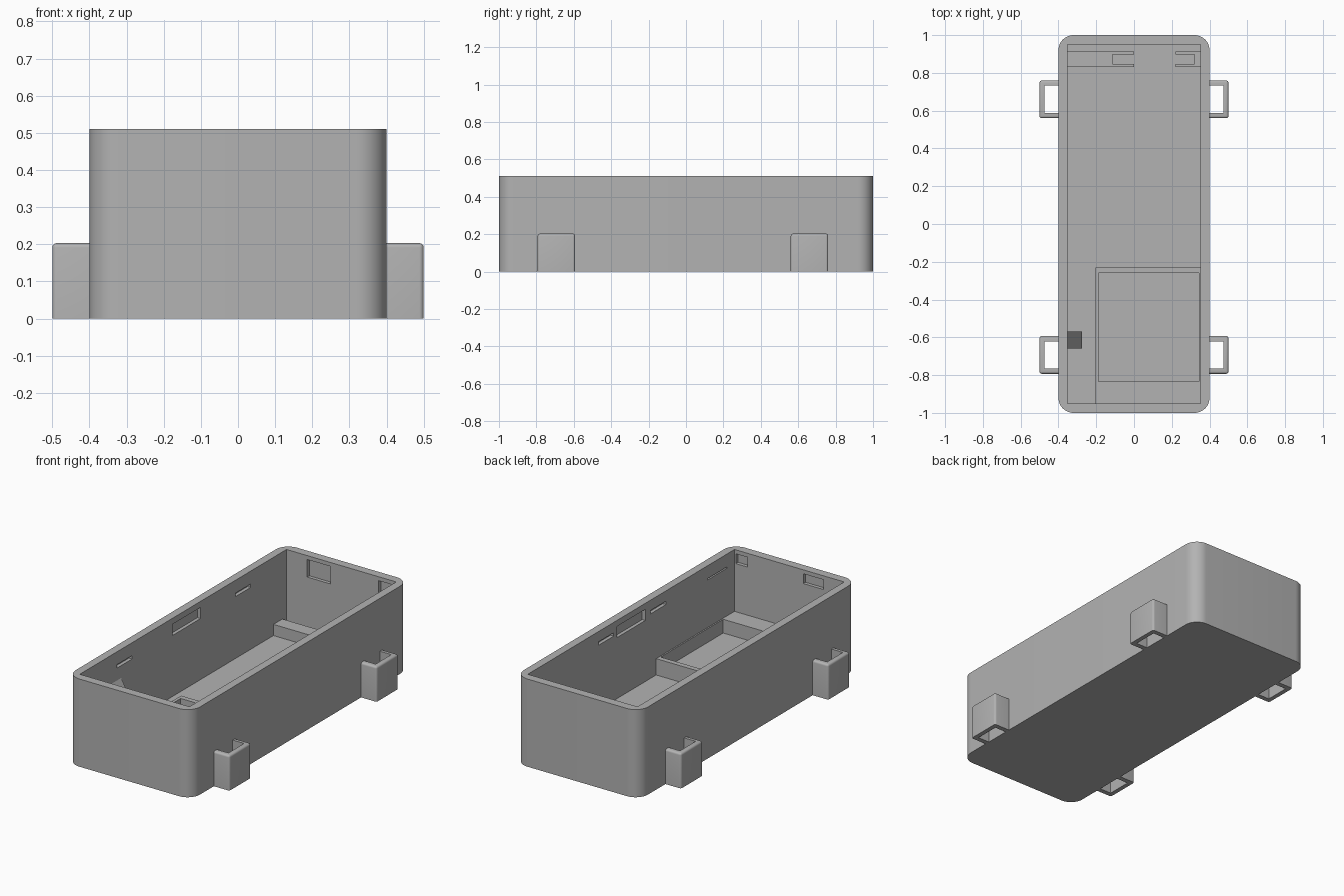
import bpy, bmesh
from mathutils import Vector

cube = bpy.data.objects.get("Cube")
if cube:
    bpy.data.objects.remove(cube, do_unlink=True)

grey = bpy.data.materials.new("plain_grey")
grey.use_nodes = True
grey.diffuse_color = (0.45, 0.45, 0.45, 1)
grey.node_tree.nodes["Principled BSDF"].inputs["Base Color"].default_value = (0.45, 0.45, 0.45, 1)


def box(name, x, y, z, bevel=0, segments=8, edge_rule=None):
    """Box from (min, max) ranges, with bevelled edges chosen by a rule."""
    bm = bmesh.new()
    bmesh.ops.create_cube(bm, size=1)
    for v in bm.verts:
        v.co = Vector([(r[0] + r[1]) / 2 + c * (r[1] - r[0]) for r, c in zip((x, y, z), v.co)])
    if bevel:
        edges = [e for e in bm.edges if edge_rule(e)]
        bmesh.ops.bevel(bm, geom=edges, offset=bevel, segments=segments,
                        profile=0.5, affect='EDGES')
    return finish(name, bm)


def finish(name, bm):
    bmesh.ops.recalc_face_normals(bm, faces=bm.faces)
    mesh = bpy.data.meshes.new(name)
    bm.to_mesh(mesh)
    bm.free()
    mesh.materials.append(grey)
    ob = bpy.data.objects.new(name, mesh)
    bpy.context.collection.objects.link(ob)
    return ob


def select(ob):
    bpy.ops.object.select_all(action='DESELECT')
    ob.select_set(True)
    bpy.context.view_layer.objects.active = ob


def cut(ob, x, y, z):
    """Remove a box-shaped volume from an object."""
    cutter = box("cutter", x, y, z)
    mod = ob.modifiers.new("cut", 'BOOLEAN')
    mod.operation, mod.solver, mod.object = 'DIFFERENCE', 'EXACT', cutter
    select(ob)
    bpy.ops.object.modifier_apply(modifier=mod.name)
    bpy.data.objects.remove(cutter, do_unlink=True)


def smooth(ob):
    select(ob)
    bpy.ops.object.shade_smooth_by_angle(angle=0.6)


def upright(e):
    return abs(e.verts[0].co.z - e.verts[1].co.z) > 0.01


# Open tray with rounded outer corners and a square cavity
WALL_X, WALL_Y, FLOOR = 0.353, 0.95, 0.055
tray = box("tray", (-0.4, 0.4), (-1, 1), (0, 0.51), 0.08, 12, upright)
cut(tray, (-WALL_X, WALL_X), (-WALL_Y, WALL_Y), (FLOOR, 0.6))

# Shallow pockets in the long walls: side, y range, z range
DEPTH = 0.02
for side, y, z in [
    (-1, (-0.10, 0.16), (0.41, 0.475)),
    (-1, (-0.61, -0.47), (0.415, 0.435)),
    (-1, (0.48, 0.62), (0.415, 0.435)),
    (1, (-0.13, 0.13), (0.41, 0.475)),
    (1, (0.16, 0.30), (0.43, 0.45)),
    (1, (-0.32, -0.18), (0.43, 0.45)),
    (1, (-0.88, -0.70), (0.427, 0.435)),
]:
    cut(tray, sorted((side * 0.3, side * (WALL_X + DEPTH))), y, z)

# Shallow pockets in the end walls: side, x range, z range
for side, x, z in [
    (1, (-0.22, -0.07), (0.385, 0.487)),
    (1, (0.24, 0.34), (0.385, 0.487)),
    (-1, (0.27, 0.345), (0.43, 0.487)),
    (-1, (-0.22, -0.09), (0.43, 0.487)),
]:
    cut(tray, x, sorted((side * 0.9, side * (WALL_Y + DEPTH))), z)
smooth(tray)

# Raised platform with a square recess
platform = box("platform", (-0.205, 0.36), (-0.96, -0.23), (0.04, 0.15))
cut(platform, (-0.187, 0.345), (-0.835, -0.26), (0.07, 0.2))

# Pair of notched holders near the back wall
for name, x, notch in [
    ("right_holder", (-0.36, 0), (-0.115, 0.05)),
    ("left_holder", (0.22, 0.36), (0.2, 0.32)),
]:
    holder = box(name, x, (0.83, 0.912), (0.04, 0.12))
    cut(holder, notch, (0.848, 0.897), (FLOOR, 0.2))

# Sloped wedge on the right wall
bm = bmesh.new()
profile = [(-0.36, 0.343), (-0.353, 0.343), (-0.275, 0.21), (-0.36, 0.21)]
face = bm.faces.new([bm.verts.new((x, -0.66, z)) for x, z in profile])
ext = bmesh.ops.extrude_face_region(bm, geom=[face])
bmesh.ops.translate(bm, vec=(0, 0.09, 0),
                    verts=[v for v in ext["geom"] if isinstance(v, bmesh.types.BMVert)])
finish("wall_wedge", bm)

# Four strap loops on the outer sides, softened on their outer edges
for side, side_name in ((1, "left"), (-1, "right")):
    for y0, end_name in ((-0.793, "front"), (0.56, "back")):
        def outer(e, side=side):
            mid = (e.verts[0].co + e.verts[1].co) / 2
            return mid.z > 0.01 and side * mid.x > 0.4
        loop = box(f"{end_name}_{side_name}_strap_loop", sorted((side * 0.39, side * 0.5)),
                   (y0, y0 + 0.2), (0, 0.203), 0.012, 4, outer)
        cut(loop, sorted((side * 0.38, side * 0.474)), (y0 + 0.028, y0 + 0.172), (-0.1, 0.3))
        smooth(loop)
